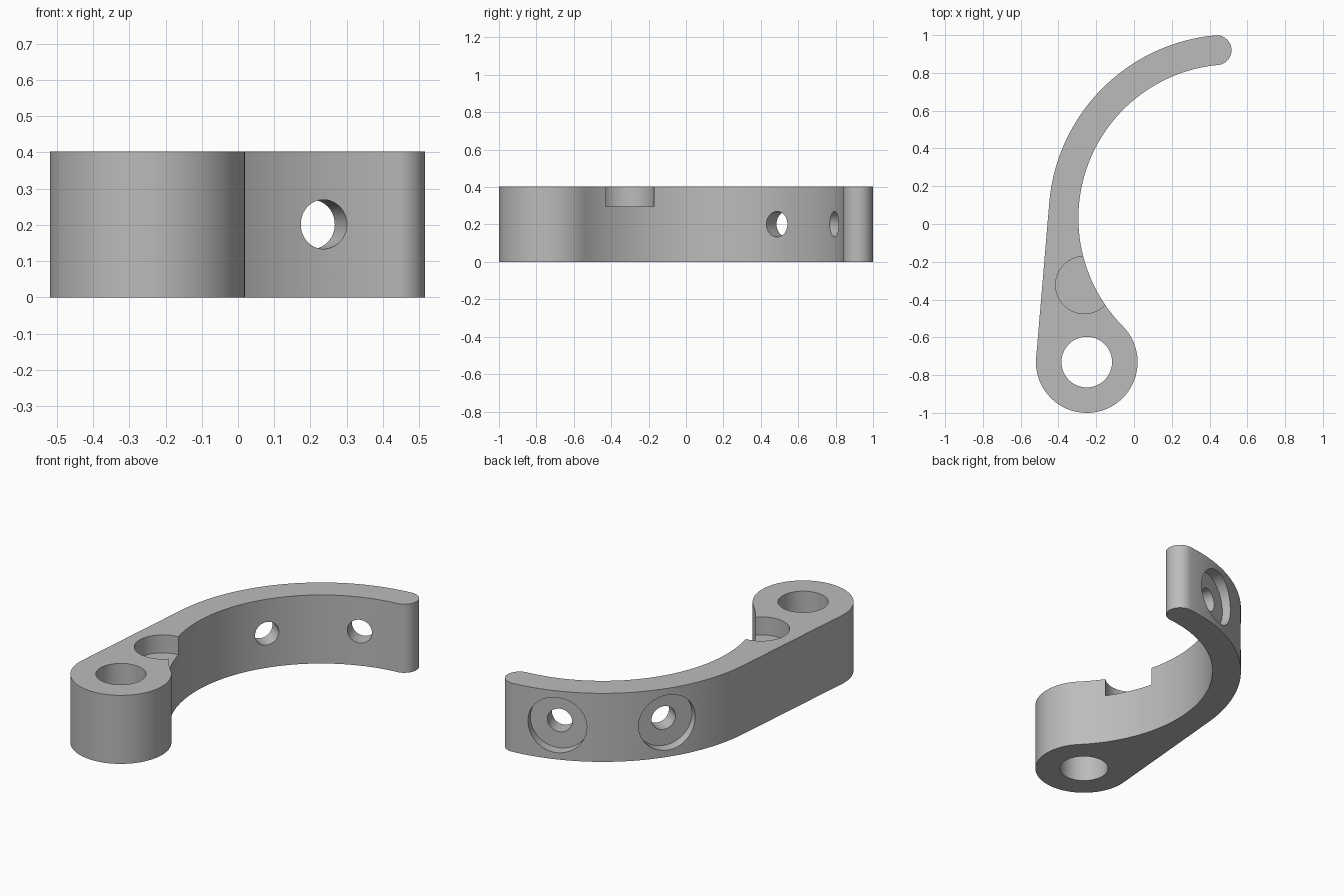
import bpy, bmesh
from math import radians, degrees, cos, sin, atan2, acos, hypot
from mathutils import Vector, Matrix

cube = bpy.data.objects.get("Cube")
if cube:
    bpy.data.objects.remove(cube, do_unlink=True)

# Main dimensions
HEIGHT = 0.403
BOSS, BOSS_R, BORE_R = Vector((-0.25, -0.731)), 0.269, 0.134
HUB, OUTER_R = Vector((0.52, 0.031)), 0.972
reach = HUB - BOSS
INNER_R = reach.length - BOSS_R          # inner arc touches the boss
TIP_R = (OUTER_R - INNER_R) / 2
TIP_ANGLE = 95.3

grey = bpy.data.materials.new("grey")
grey.use_nodes = True
grey.diffuse_color = (0.5, 0.5, 0.5, 1)
grey.node_tree.nodes["Principled BSDF"].inputs["Base Color"].default_value = (0.5, 0.5, 0.5, 1)


def arc(centre, radius, start, end, steps):
    """Points along an arc, leaving out the last one."""
    angles = [radians(start + (end - start) * i / steps) for i in range(steps)]
    return [centre + radius * Vector((cos(a), sin(a))) for a in angles]


def add_object(name, bm):
    bmesh.ops.recalc_face_normals(bm, faces=bm.faces)
    mesh = bpy.data.meshes.new(name)
    bm.to_mesh(mesh)
    bm.free()
    mesh.materials.append(grey)
    obj = bpy.data.objects.new(name, mesh)
    bpy.context.collection.objects.link(obj)
    return obj


def cylinder_cutter(name, radius, start, end):
    """Cylinder between two points."""
    axis = end - start
    bm = bmesh.new()
    turn = Vector((0, 0, 1)).rotation_difference(axis).to_matrix().to_4x4()
    bmesh.ops.create_cone(bm, cap_ends=True, segments=72, radius1=radius, radius2=radius,
                          depth=axis.length, matrix=Matrix.Translation((start + end) / 2) @ turn)
    obj = add_object(name, bm)
    obj.hide_render = True
    return obj


# Curved arm: boss, inner arc, rounded tip, outer arc, straight tangent side
lean = degrees(atan2(reach.y, reach.x))
tangent = lean + degrees(acos((BOSS_R - OUTER_R) / reach.length))
tip_angle = radians(TIP_ANGLE)
tip = HUB + (INNER_R + TIP_R) * Vector((cos(tip_angle), sin(tip_angle)))
outline = arc(BOSS, BOSS_R, tangent, lean + 360, 72)
outline += arc(HUB, INNER_R, lean + 180, TIP_ANGLE, 72)
outline += arc(tip, TIP_R, TIP_ANGLE + 180, TIP_ANGLE + 360, 32)
outline += arc(HUB, OUTER_R, TIP_ANGLE, tangent, 48)
outline += arc(HUB, OUTER_R, tangent, tangent, 1)

bm = bmesh.new()
base = bm.faces.new([bm.verts.new((p.x, p.y, 0)) for p in outline])
grown = bmesh.ops.extrude_face_region(bm, geom=[base])["geom"]
bmesh.ops.translate(bm, vec=(0, 0, HEIGHT),
                    verts=[v for v in grown if isinstance(v, bmesh.types.BMVert)])
arm = add_object("curved_arm", bm)

# Pivot bore and round pocket in the top
cutters = [
    cylinder_cutter("bore_cutter", BORE_R, BOSS.to_3d() - Vector((0, 0, 0.1)),
                    BOSS.to_3d() + Vector((0, 0, 0.6))),
    cylinder_cutter("pocket_cutter", 0.152, Vector((-0.263, -0.323, 0.297)),
                    Vector((-0.263, -0.323, 0.6))),
]

# Radial screw holes with counterbores on the outer side
for angle in (145.9, 110.4):
    a = radians(angle)
    ray = Vector((cos(a), sin(a), 0))
    hub = Vector((HUB.x, HUB.y, HEIGHT / 2))
    cutters.append(cylinder_cutter("screw_cutter", 0.068, hub + ray * 0.7, hub + ray * 1.1))
    cutters.append(cylinder_cutter("counterbore_cutter", 0.162, hub + ray * 0.908, hub + ray * 1.1))

bpy.ops.object.select_all(action="DESELECT")
arm.select_set(True)
bpy.context.view_layer.objects.active = arm
for cutter in cutters:
    mod = arm.modifiers.new(cutter.name, "BOOLEAN")
    mod.operation = "DIFFERENCE"
    mod.solver = "EXACT"
    mod.object = cutter
    bpy.ops.object.modifier_apply(modifier=mod.name)
for cutter in cutters:
    bpy.data.objects.remove(cutter, do_unlink=True)

bpy.ops.object.shade_smooth_by_angle(angle=radians(30))
